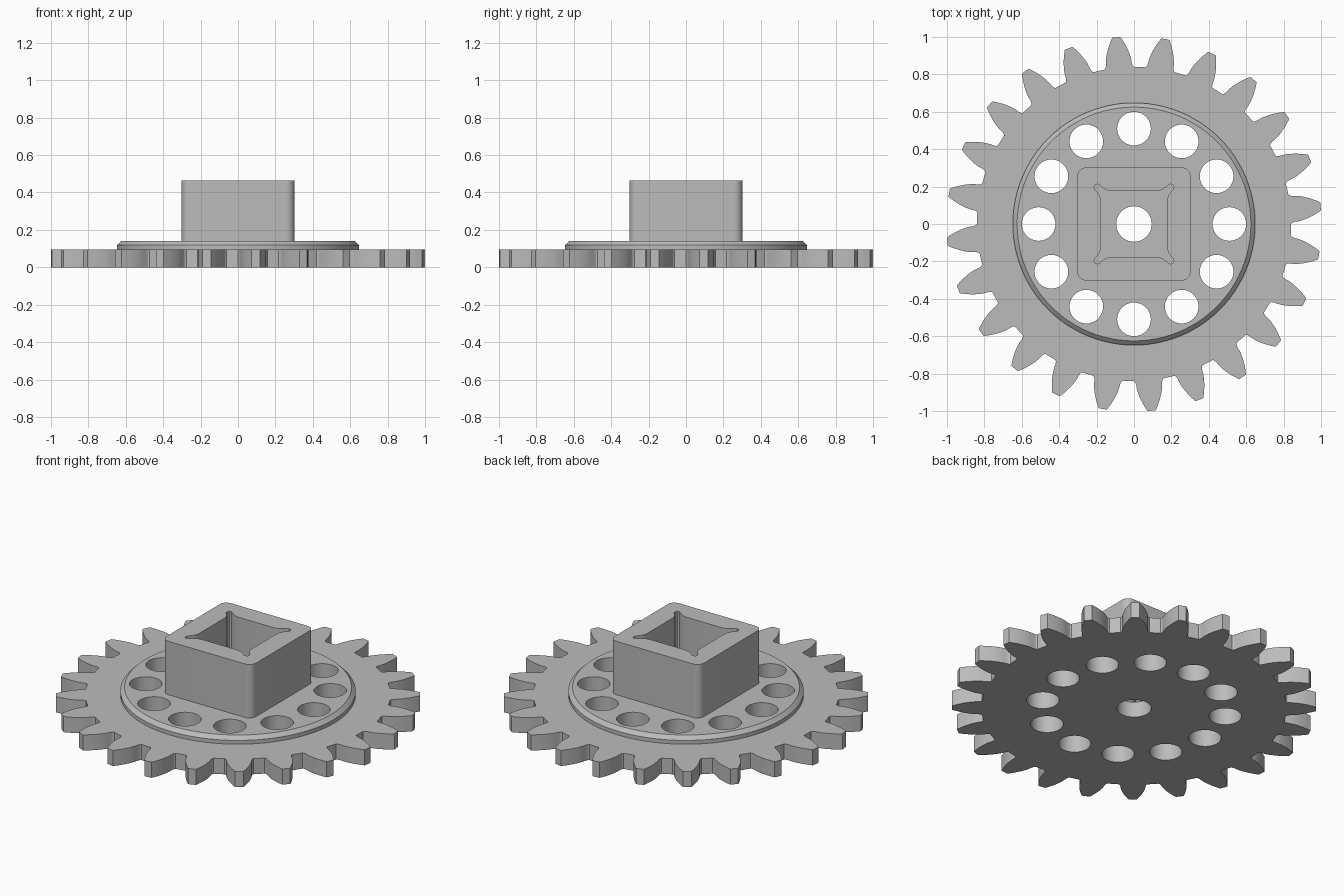
import bpy, bmesh, math
from math import cos, sin, pi, radians

if "Cube" in bpy.data.objects:
    bpy.data.objects.remove(bpy.data.objects["Cube"])

grey = bpy.data.materials.new("plain grey")
grey.use_nodes = True
GREY = (0.5, 0.5, 0.5, 1)
grey.diffuse_color = GREY
grey.node_tree.nodes["Principled BSDF"].inputs["Base Color"].default_value = GREY

TEETH, PHASE = 24, radians(5.4)
ROOT, PITCH, TIP = 0.84, 0.917, 1.0025
PLATE_TOP, FLANGE_TOP, HUB_TOP = 0.095, 0.14, 0.465


def polar(r, a):
    return (r * cos(a), r * sin(a))


def circle(r, n=96, cx=0, cy=0):
    return [(cx + r * cos(2 * pi * i / n), cy + r * sin(2 * pi * i / n)) for i in range(n)]


def loft(name, sections):
    """Closed solid through matching outlines, each given as (points, z)."""
    bm = bmesh.new()
    rings = [[bm.verts.new((x, y, z)) for x, y in pts] for pts, z in sections]
    n = len(rings[0])
    bm.faces.new(rings[0][::-1])
    bm.faces.new(rings[-1])
    for low, high in zip(rings, rings[1:]):
        for i in range(n):
            j = (i + 1) % n
            bm.faces.new((low[i], low[j], high[j], high[i]))
    mesh = bpy.data.meshes.new(name)
    bm.to_mesh(mesh)
    bm.free()
    mesh.materials.append(grey)
    obj = bpy.data.objects.new(name, mesh)
    bpy.context.collection.objects.link(obj)
    return obj


def activate(obj):
    bpy.ops.object.select_all(action='DESELECT')
    obj.select_set(True)
    bpy.context.view_layer.objects.active = obj


def cut(obj, cutters):
    activate(obj)
    for c in cutters:
        mod = obj.modifiers.new("cut", 'BOOLEAN')
        mod.operation, mod.solver, mod.object = 'DIFFERENCE', 'EXACT', c
        bpy.ops.object.modifier_apply(modifier=mod.name)


def gear_outline():
    """Involute teeth with a short flare into the root circle."""
    def inv(a):
        return math.tan(a) - a
    pressure = radians(20)
    base = PITCH * cos(pressure)
    flank = [(ROOT, 0.094), (0.847, 0.086)]
    for i in range(9):
        r = base + (TIP - base) * i / 8
        flank.append((r, pi / (2 * TEETH) + inv(pressure) - inv(math.acos(base / r))))
    pts = []
    for t in range(TEETH):
        mid = PHASE + 2 * pi * t / TEETH
        pts += [polar(r, mid - h) for r, h in flank]
        pts += [polar(r, mid + h) for r, h in reversed(flank)]
        pts.append(polar(ROOT, mid + pi / TEETH))
    return pts


def rounded_square(half, radius, steps=8):
    pts = []
    for q, (sx, sy) in enumerate([(1, 1), (-1, 1), (-1, -1), (1, -1)]):
        for i in range(steps + 1):
            dx, dy = polar(radius, (q + i / steps) * pi / 2)
            pts.append((sx * (half - radius) + dx, sy * (half - radius) + dy))
    return pts


def pocket_outline():
    """Square socket whose corners flare into small round reliefs."""
    edge = [(0.176, 0.115), (0.178, 0.135), (0.185, 0.154), (0.196, 0.17), (0.208, 0.183)]
    lobe = [(0.213, 0.194), (0.211, 0.206)]
    half = edge + lobe
    corner = half + [(y, x) for x, y in reversed(half)]
    pts = []
    for q in range(4):
        c, s = round(cos(q * pi / 2)), round(sin(q * pi / 2))
        pts += [(x * c - y * s, x * s + y * c) for x, y in corner]
    return pts


# Toothed plate, raised flange with a chamfered rim, and square hub
outline = gear_outline()
gear_plate = loft("gear_plate", [(outline, 0), (outline, PLATE_TOP)])
flange = loft("flange", [(circle(0.648), PLATE_TOP), (circle(0.648), 0.118),
                         (circle(0.625), FLANGE_TOP)])
square = rounded_square(0.302, 0.045)
hub = loft("square_hub", [(square, FLANGE_TOP), (square, HUB_TOP)])

# Cutters: ring of round holes, centre bore, hub socket
holes = []
for i in range(12):
    cx, cy = polar(0.51, i * pi / 6)
    ring = circle(0.09, 40, cx, cy)
    holes.append(loft("hole_cutter", [(ring, -0.1), (ring, 0.3)]))
bore = circle(0.095, 48)
holes.append(loft("bore_cutter", [(bore, -0.1), (bore, 0.3)]))
socket = pocket_outline()
pocket = loft("socket_cutter", [(socket, 0.05), (socket, 0.6)])

cut(gear_plate, holes)
cut(flange, holes[:-1] + [pocket])
cut(hub, [pocket])
for c in holes + [pocket]:
    bpy.data.objects.remove(c)

# Smooth curved walls, keep edges crisp
for part in (gear_plate, flange, hub):
    activate(part)
    bpy.ops.object.shade_smooth_by_angle(angle=radians(25))
